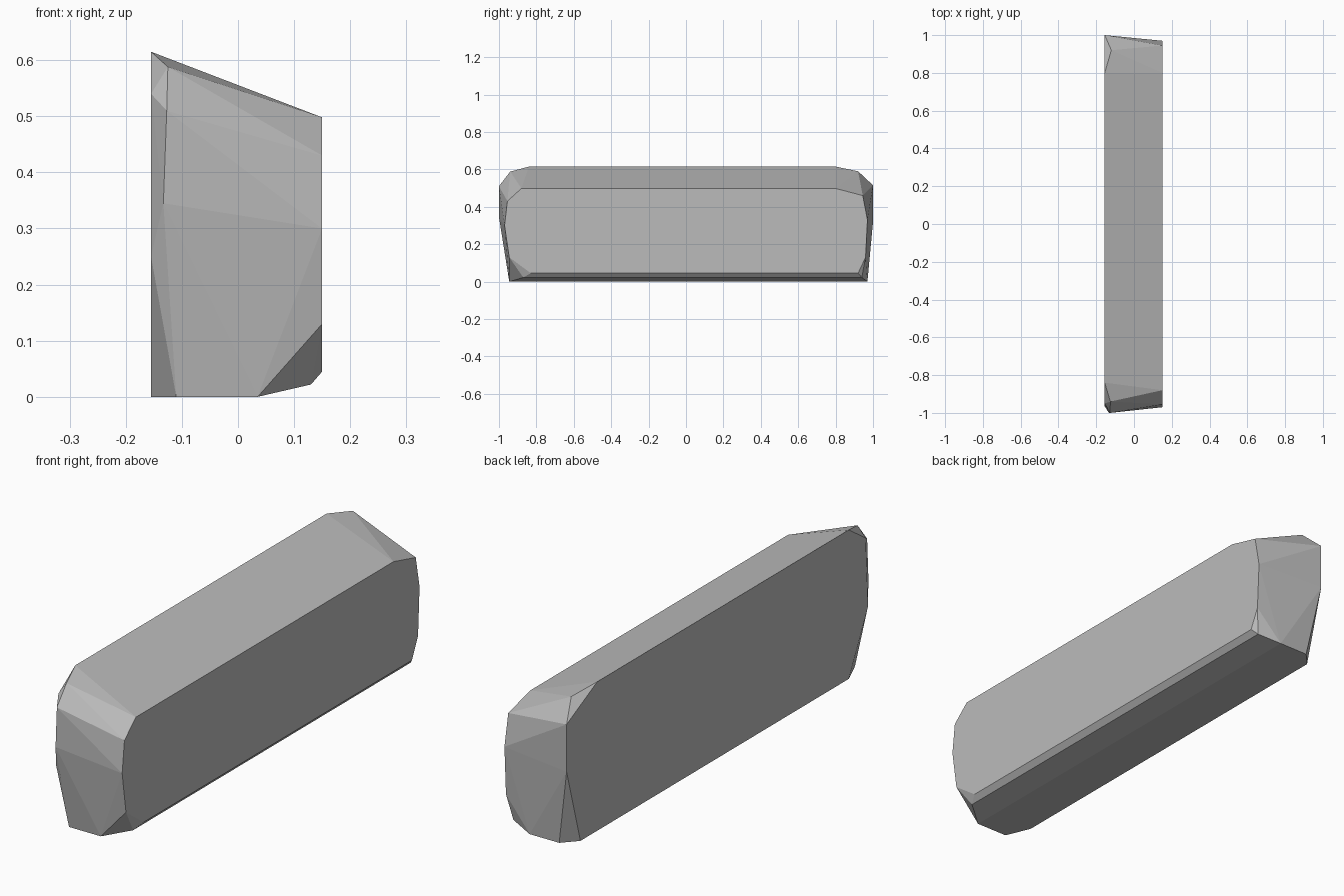
import bpy
import bmesh

cube = bpy.data.objects.get("Cube")
if cube:
    bpy.data.objects.remove(cube, do_unlink=True)

grey = bpy.data.materials.new("stone grey")
grey.use_nodes = True
colour = (0.5, 0.5, 0.5, 1)
grey.diffuse_color = colour
grey.node_tree.nodes["Principled BSDF"].inputs["Base Color"].default_value = colour

LEFT, RIGHT = 0.15, -0.155

# Tall side: outline in (y, z)
tall_side = [(-.84, .615), (-.95, .54), (-.965, .25), (-.84, 0),
             (.91, 0), (1, .32), (1, .515), (.8, .615)]
# Short side: outline in (y, z)
short_side = [(-.88, .498), (-.955, .43), (-.97, .3), (-.945, .13), (-.83, .045),
              (.92, .045), (.96, .13), (.97, .33), (.945, .46), (.8, .498)]
# Chipped corners at both ends, and the bevelled lower edge
chips = [(-.125, -.94, .588), (-.127, -1, .51), (-.133, -1, .345),
         (-.12, .92, .59)]
base = [(-.11, -.945, 0), (.035, -.945, 0), (-.1, .97, 0), (.035, .97, 0),
        (.13, -.87, .022), (.13, .94, .022)]

points = [(RIGHT, y, z) for y, z in tall_side]
points += [(LEFT, y, z) for y, z in short_side]
points += chips + base

# Wrap the outlines into one faceted block
bm = bmesh.new()
for p in points:
    bm.verts.new(p)
bmesh.ops.convex_hull(bm, input=bm.verts[:])
loose = [v for v in bm.verts if not v.link_faces]
bmesh.ops.delete(bm, geom=loose, context='VERTS')
bmesh.ops.dissolve_limit(bm, angle_limit=0.01, verts=bm.verts[:], edges=bm.edges[:])
bmesh.ops.recalc_face_normals(bm, faces=bm.faces[:])

mesh = bpy.data.meshes.new("stone_block")
bm.to_mesh(mesh)
bm.free()
mesh.materials.append(grey)
block = bpy.data.objects.new("stone_block", mesh)
bpy.context.collection.objects.link(block)
